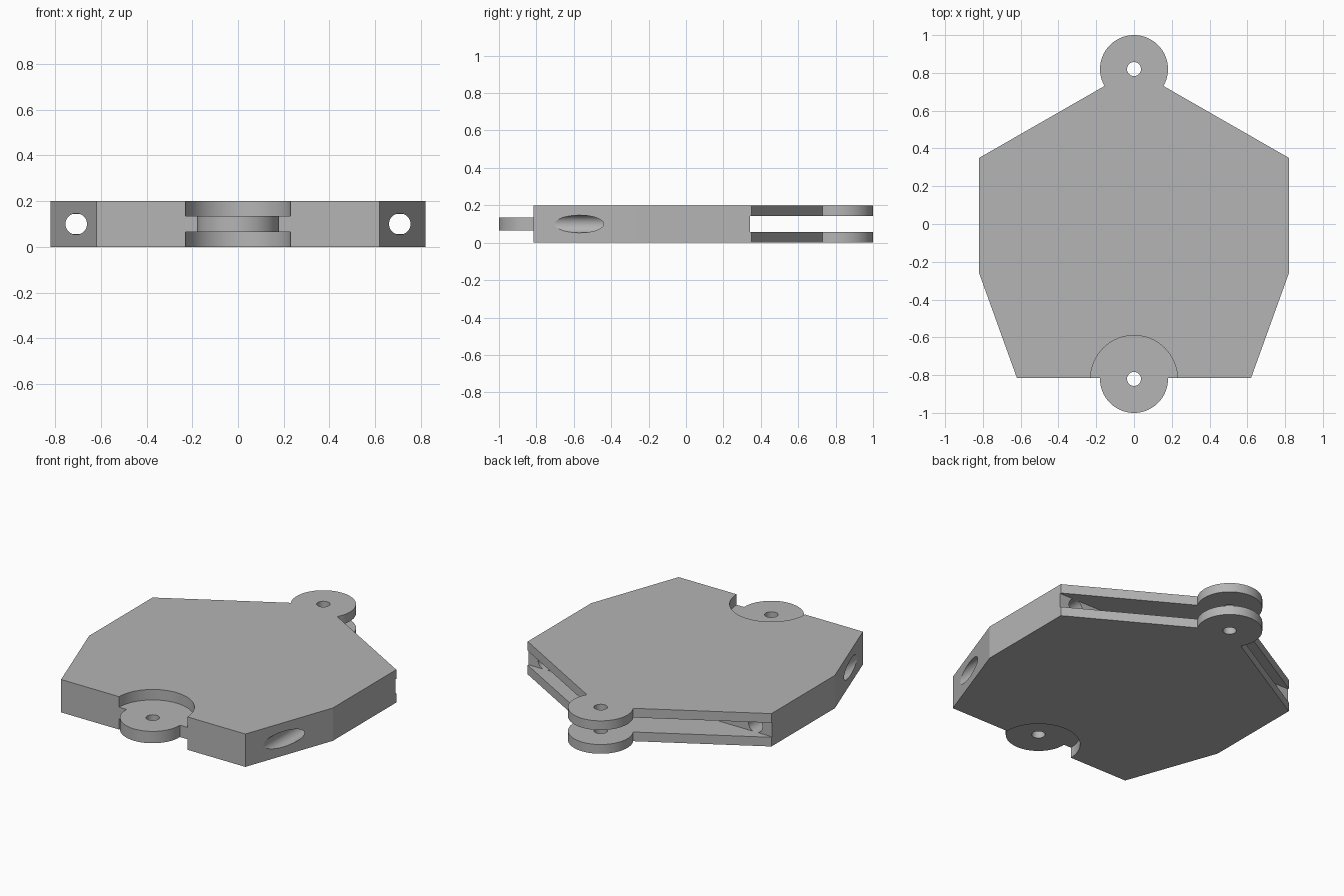
import bpy
import bmesh
from math import cos, sin, radians

cube = bpy.data.objects.get("Cube")
if cube:
    bpy.data.objects.remove(cube, do_unlink=True)

THICK = 0.2
MID = THICK / 2
PIVOT_Y = 0.82          # hinge centres at the back and front
LUG_R, POCKET_R, PIN_R, BORE_R = 0.18, 0.23, 0.037, 0.047
TAB_HALF, SLOT_HALF = 0.036, 0.044

grey = bpy.data.materials.new("Light grey")
grey.use_nodes = True
colour = (0.46, 0.46, 0.46, 1)
grey.diffuse_color = colour
grey.node_tree.nodes["Principled BSDF"].inputs["Base Color"].default_value = colour


def prism(name, outline, low, high):
    """Extrude a flat outline between two heights."""
    bm = bmesh.new()
    base = bm.faces.new([bm.verts.new((x, y, low)) for x, y in outline])
    top = bmesh.ops.extrude_face_region(bm, geom=[base])["geom"]
    bmesh.ops.translate(bm, vec=(0, 0, high - low),
                        verts=[v for v in top if isinstance(v, bmesh.types.BMVert)])
    bmesh.ops.recalc_face_normals(bm, faces=bm.faces)
    mesh = bpy.data.meshes.new(name)
    bm.to_mesh(mesh)
    bm.free()
    mesh.materials.append(grey)
    obj = bpy.data.objects.new(name, mesh)
    bpy.context.collection.objects.link(obj)
    return obj


def disc(name, x, y, radius, low, high, sides=72):
    ring = [(x + radius * cos(radians(360 * i / sides)),
             y + radius * sin(radians(360 * i / sides))) for i in range(sides)]
    return prism(name, ring, low, high)


def combine(body, tool, operation):
    """Apply a boolean with a helper shape, then discard the helper."""
    tool.hide_render = True
    mod = body.modifiers.new(operation.lower(), "BOOLEAN")
    mod.operation = operation
    mod.solver = "EXACT"
    mod.object = tool
    bpy.context.view_layer.objects.active = body
    bpy.ops.object.modifier_apply(modifier=mod.name)
    bpy.data.objects.remove(tool, do_unlink=True)


# Seven-sided plate, mirrored about x = 0
half = [(0.62, -0.815), (0.82, -0.26), (0.82, 0.35)]
outline = half + [(0, PIVOT_Y)] + [(-x, y) for x, y in reversed(half)]
plate = prism("hinge_plate", outline, 0, THICK)

# Rear lug, split into a fork by a slot
combine(plate, disc("rear_lug", 0, PIVOT_Y, LUG_R, 0, THICK), "UNION")
slot = [(-1, 0.343), (1, 0.343), (1, 1.2), (-1, 1.2)]
combine(plate, prism("slot_cutter", slot, MID - SLOT_HALF, MID + SLOT_HALF),
        "DIFFERENCE")

# Round clearance pockets above and below the front tab
for low, high in ((-0.1, MID - TAB_HALF), (MID + TAB_HALF, THICK + 0.1)):
    combine(plate, disc("pocket_cutter", 0, -PIVOT_Y, POCKET_R, low, high),
            "DIFFERENCE")
combine(plate, disc("front_tab", 0, -PIVOT_Y, LUG_R, MID - TAB_HALF, MID + TAB_HALF),
        "UNION")

# Vertical pin holes
for y in (PIVOT_Y, -PIVOT_Y):
    combine(plate, disc("pin_cutter", 0, y, PIN_R, -0.1, THICK + 0.1, 40),
            "DIFFERENCE")

# Long bores running from the slanted front sides to the slot
for side in (-1, 1):
    bore = disc("bore_cutter", 0, 0, BORE_R, -0.36, 1.0, 48)
    bore.rotation_euler = (radians(90), 0, 0)
    bore.location = (side * 0.708, 0, MID)
    bpy.context.view_layer.update()
    combine(plate, bore, "DIFFERENCE")

# Smooth round walls, crisp edges
bpy.ops.object.select_all(action="DESELECT")
plate.select_set(True)
bpy.context.view_layer.objects.active = plate
bpy.ops.object.shade_smooth_by_angle(angle=radians(15))
